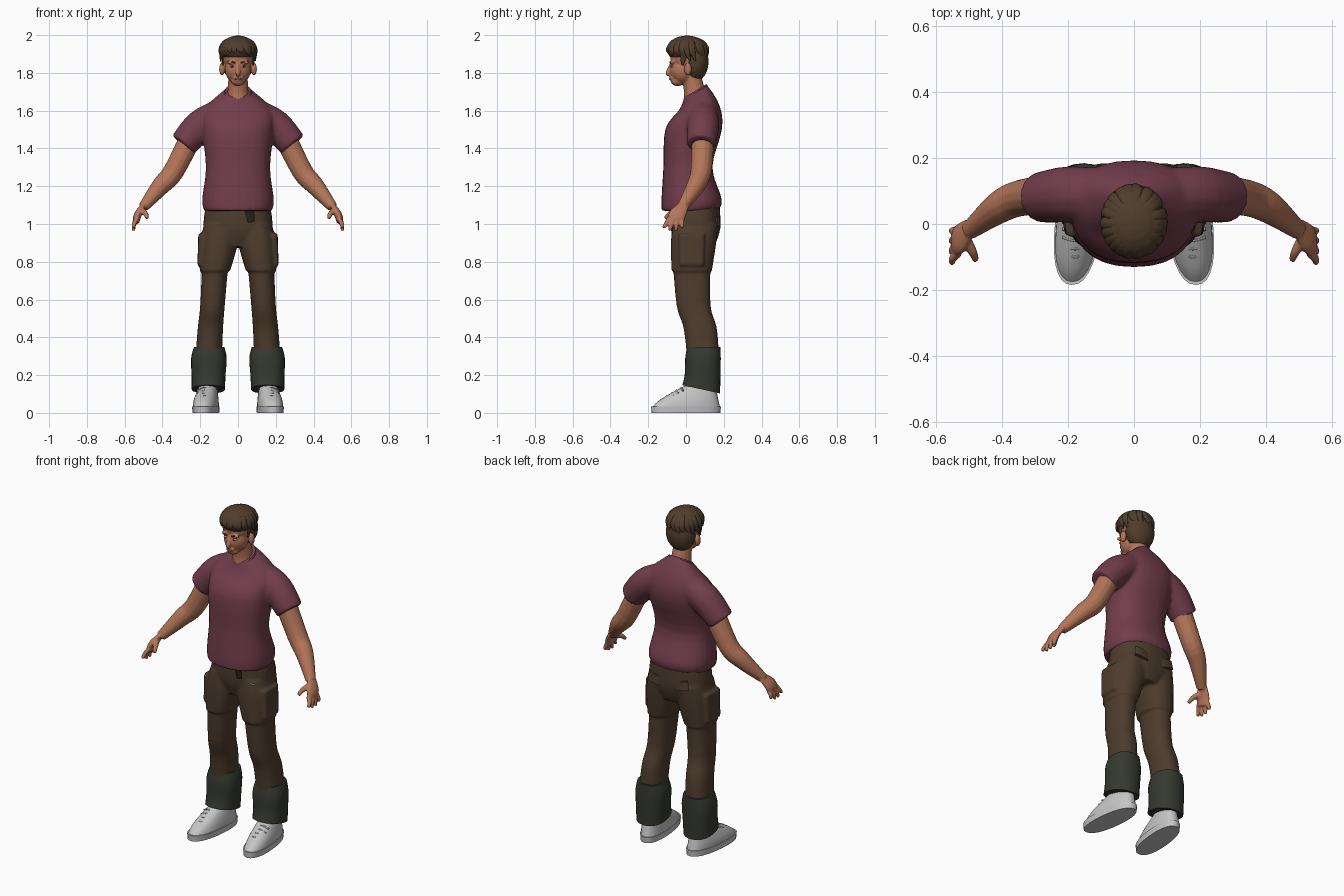
import bpy, bmesh, math, random
from mathutils import Vector

random.seed(4)
BOTH = (1, -1)
cube = bpy.data.objects.get("Cube")
if cube:
    bpy.data.objects.remove(cube)


def material(name, red, green, blue):
    mat = bpy.data.materials.new(name)
    mat.use_nodes = True
    mat.diffuse_color = (red, green, blue, 1)
    shader = mat.node_tree.nodes["Principled BSDF"]
    shader.inputs["Base Color"].default_value = mat.diffuse_color
    shader.inputs["Roughness"].default_value = .8
    return mat


SHIRT = material("maroon cloth", .17, .047, .073)
TROUSERS = material("brown cloth", .075, .045, .026)
CUFF = material("dark green cloth", .036, .04, .03)
SKIN = material("skin", .46, .18, .1)
LIP = material("lips", .3, .1, .07)
HAIR = material("brown hair", .08, .047, .025)
SHOE = material("pale grey leather", .56, .56, .56)
LACE = material("grey lace", .33, .33, .33)
DARK = material("dark brown", .02, .015, .01)
WHITE = material("eye white", .6, .55, .5)


def smooth_keys(keys, steps=4):
    """Pass a smooth curve through key values of any dimension."""
    keys = [Vector(key) for key in keys]
    last = len(keys) - 1
    result = []
    for i in range(last):
        here, there = keys[i], keys[i + 1]
        leave = (there - keys[max(i - 1, 0)]) / 2
        arrive = (keys[min(i + 2, last)] - here) / 2
        for step in range(steps):
            t = step / steps
            u = 1 - t
            result.append(here + (there - here) * (t * t * (3 - 2 * t)) + leave * (t * u * u) - arrive * (t * t * u))
    return result + [keys[last]]


def skin_rings(bm, rings):
    """Join rings of points into a closed body."""
    loops = [[bm.verts.new(point) for point in ring] for ring in rings]
    count = len(loops[0])
    for low, high in zip(loops, loops[1:]):
        for i in range(count):
            j = (i + 1) % count
            bm.faces.new((low[i], low[j], high[j], high[i]))
    bm.faces.new(loops[0])
    bm.faces.new(loops[-1])


def ring(z, wide, deep, x=0, y=0, tilt=0):
    return z, wide, deep, x, y, tilt


def loft(bm, *keys, side=1, power=2.3, lean=0, count=28):
    """Stack level cross-sections; tilt raises the back, lean turns the part."""
    rings = []
    for z, wide, deep, x, y, tilt in smooth_keys(keys):
        points = []
        for i in range(count):
            c, s = math.cos(math.tau * i / count), math.sin(math.tau * i / count)
            dx = math.copysign(abs(c) ** (2 / power), c) * wide
            dy = math.copysign(abs(s) ** (2 / power), s) * deep
            points.append((side * (x + dx + lean * (y + dy)), y + dy, z + tilt * dy))
        rings.append(points)
    skin_rings(bm, rings)


def tube(bm, *keys, side=1, across=(0, 1, 0), flat=1, count=14):
    """Sweep an ellipse along x, y, z, radius keys."""
    keys = smooth_keys(keys)
    path = [key.xyz for key in keys]
    rings = []
    for i, centre in enumerate(path):
        ahead = (path[min(i + 1, len(path) - 1)] - path[max(i - 1, 0)]).normalized()
        u = Vector(across)
        u = (u - ahead * u.dot(ahead)).normalized()
        v = ahead.cross(u) * flat
        angles = [math.tau * k / count for k in range(count)]
        points = [centre + (u * math.cos(a) + v * math.sin(a)) * keys[i][3] for a in angles]
        rings.append([(side * p.x, p.y, p.z) for p in points])
    skin_rings(bm, rings)


def ball(bm, centre, size):
    verts = bmesh.ops.create_uvsphere(bm, u_segments=20, v_segments=12, radius=1)["verts"]
    bmesh.ops.scale(bm, vec=size, verts=verts)
    bmesh.ops.translate(bm, vec=centre, verts=verts)


def finish(name, bm, mat, voxel=0, relax=4):
    """Make the object; a voxel size blends its overlapping pieces."""
    bmesh.ops.recalc_face_normals(bm, faces=bm.faces)
    mesh = bpy.data.meshes.new(name)
    bm.to_mesh(mesh)
    bm.free()
    mesh.materials.append(mat)
    ob = bpy.data.objects.new(name, mesh)
    bpy.context.collection.objects.link(ob)
    bpy.ops.object.select_all(action="DESELECT")
    ob.select_set(True)
    bpy.context.view_layer.objects.active = ob
    if voxel:
        mesh.shade_smooth()
        blend = ob.modifiers.new("blend", "REMESH")
        blend.mode, blend.voxel_size, blend.use_smooth_shade = "VOXEL", voxel, True
        ob.modifiers.new("relax", "SMOOTH").iterations = relax
    else:
        bpy.ops.object.shade_smooth_by_angle(angle=math.radians(50))


# T-shirt: body and sleeves blended together, with a collar
bm = bmesh.new()
loft(bm, ring(z=1.07, wide=.18, deep=.15, y=.02), ring(z=1.13, wide=.19, deep=.16, y=.03),
     ring(z=1.3, wide=.17, deep=.13, y=.01), ring(z=1.5, wide=.19, deep=.15, y=.04),
     ring(z=1.61, wide=.18, deep=.11, y=.07, tilt=.1), ring(z=1.7, wide=.07, deep=.06, y=.05, tilt=.6))
for side in BOTH:
    tube(bm, (.1, .09, 1.58, .08), (.2, .09, 1.52, .086), (.29, .08, 1.42, .077), side=side)
finish("shirt", bm, SHIRT, voxel=.009, relax=8)
bm = bmesh.new()
loft(bm, ring(z=1.68, wide=.08, deep=.07, y=.05, tilt=.6), ring(z=1.705, wide=.07, deep=.06, y=.05, tilt=.6), power=2)
finish("collar", bm, SHIRT)

# Trousers: hips, wide thighs stepping in to the shins, and cargo pockets
bm = bmesh.new()
loft(bm, ring(z=1.1, wide=.17, deep=.13, y=.05), ring(z=.97, wide=.18, deep=.13, y=.05),
     ring(z=.88, wide=.1, deep=.1, y=.05))
for side in BOTH:
    loft(bm, ring(z=1, wide=.09, deep=.12, x=.09, y=.05), ring(z=.9, wide=.1, deep=.12, x=.1, y=.04),
         ring(z=.75, wide=.08, deep=.107, x=.122, y=.03), side=side)
    loft(bm, ring(z=.8, wide=.07, deep=.1, x=.12, y=.03), ring(z=.57, wide=.065, deep=.09, x=.135, y=.04),
         ring(z=.45, wide=.067, deep=.088, x=.146, y=.075), ring(z=.3, wide=.07, deep=.085, x=.155, y=.09), side=side)
    loft(bm, ring(z=.78, wide=.02, deep=.065, x=.195, y=.03), ring(z=.95, wide=.025, deep=.07, x=.185, y=.03),
         side=side, power=4)
finish("trousers", bm, TROUSERS, voxel=.008)

# Back pocket flaps, belt end and a pale pocket trim
bm = bmesh.new()
for side in BOTH:
    tube(bm, (.08, .165, 1.03, .05), (.09, .17, .98, .047), side=side, across=(1, 0, 0), flat=.3)
finish("back_pocket_flaps", bm, TROUSERS)
bm = bmesh.new()
tube(bm, (.06, -.085, 1.08, .025), (.07, -.085, 1.01, .018), across=(1, 0, 0), flat=.2)
finish("belt_end", bm, DARK)
bm = bmesh.new()
tube(bm, (.13, -.07, .99, .004), (.15, -.06, .985, .004))
finish("pocket_trim", bm, SHOE)

# Trouser cuffs, hanging lower at the heel
bm = bmesh.new()
for side in BOTH:
    loft(bm, ring(z=.35, wide=.08, deep=.088, x=.153, y=.095), ring(z=.29, wide=.094, deep=.094, x=.154, y=.09),
         ring(z=.2, wide=.09, deep=.095, x=.156, y=.088), ring(z=.125, wide=.088, deep=.1, x=.157, y=.08, tilt=-.22),
         side=side)
finish("cuffs", bm, CUFF)

# Shoes: soles, uppers and laces
soles, uppers, laces = bmesh.new(), bmesh.new(), bmesh.new()
for side in BOTH:
    loft(soles, ring(z=0, wide=.067, deep=.182, x=.17), ring(z=.035, wide=.07, deep=.185, x=.17), side=side, lean=-.1)
    loft(uppers, ring(z=.03, wide=.066, deep=.18, x=.17), ring(z=.075, wide=.062, deep=.15, x=.17, y=.02),
         ring(z=.15, wide=.043, deep=.075, x=.165, y=.08), side=side, lean=-.1)
    for row in range(4):
        y, z = .025 * row - .1, .014 * row + .085
        tube(laces, (.14, y + .01, z - .01, .005), (.178, y, z + .005, .005), (.216, y + .01, z - .01, .005), side=side)
finish("shoe_soles", soles, SHOE)
finish("shoe_uppers", uppers, SHOE)
finish("shoe_laces", laces, LACE)

# Arms, palms, fingers and thumbs blended together
bm = bmesh.new()
for side in BOTH:
    tube(bm, (.24, .09, 1.48, .06), (.34, .08, 1.28, .056), (.41, .05, 1.2, .049), (.5, -.02, 1.09, .028), side=side)
    tube(bm, (.5, -.01, 1.1, .03), (.53, -.045, 1.05, .046), (.54, -.06, 1.01, .04), side=side, flat=.45)
    for finger in range(4):
        y = .023 * finger - .09
        reach = .01 * finger - .03
        shorter = .014 * (finger in (0, 3))
        tube(bm, (.533, y, 1.03, .012), (.55, y + reach / 2, 1, .012), (.553, y + reach, .965 + shorter, .009), side=side)
    tube(bm, (.51, -.05, 1.07, .018), (.49, -.085, 1.055, .014), (.48, -.11, 1.03, .01), side=side)
finish("arms", bm, SKIN, voxel=.005)

# Head: skull, jaw, chin, neck, nose, brows and ears blended together
bm = bmesh.new()
ball(bm, centre=(0, .01, 1.89), size=(.08, .095, .095))
ball(bm, centre=(0, -.015, 1.815), size=(.068, .071, .075))
ball(bm, centre=(0, -.045, 1.755), size=(.035, .035, .025))
ball(bm, centre=(0, -.075, 1.77), size=(.025, .012, .014))
tube(bm, (0, .045, 1.62, .065), (0, .045, 1.7, .056), (0, .02, 1.82, .05))
tube(bm, (0, -.075, 1.85, .009), (0, -.095, 1.8, .013), (0, -.085, 1.79, .01))
for side in BOTH:
    ball(bm, centre=(side * .03, -.073, 1.855), size=(.03, .012, .01))
    ball(bm, centre=(side * .085, .01, 1.82), size=(.015, .02, .035))
finish("head", bm, SKIN, voxel=.005)

# Eyes, eyebrows and mouth
whites, irises, brows, lips = (bmesh.new() for _ in range(4))
for side in BOTH:
    ball(whites, centre=(side * .03, -.073, 1.834), size=(.013, .01, .006))
    ball(irises, centre=(side * .03, -.08, 1.834), size=(.005, .004, .005))
    tube(brows, (.014, -.084, 1.853, .003), (.03, -.083, 1.858, .004), (.05, -.073, 1.851, .002), side=side)
ball(lips, centre=(0, -.083, 1.768), size=(.02, .006, .006))
finish("eyes", whites, WHITE)
finish("irises", irises, DARK)
finish("eyebrows", brows, HAIR)
finish("mouth", lips, LIP)

# Hair: crown and nape masses, then tapered locks swept round from the crown
bm = bmesh.new()
ball(bm, centre=(0, .005, 1.925), size=(.096, .108, .073))
ball(bm, centre=(0, .05, 1.86), size=(.088, .07, .105))
finish("hair_cap", bm, HAIR, voxel=.006)


def lock_key(angle, reach, z, radius):
    return .093 * reach * math.cos(angle), .105 * reach * math.sin(angle) + .008, z, radius


bm = bmesh.new()
for i in range(22):
    angle = math.tau * i / 22 + random.uniform(-.1, .1)
    low = 1.87 - .035 * min(0, math.sin(angle)) + random.uniform(-.01, .01)
    tube(bm, lock_key(angle, .3, 1.985, .011), lock_key(angle, .75, 1.965, .018), lock_key(angle, 1, 1.925, .018),
         lock_key(angle + random.uniform(.1, .3), 1, low, .004),
         across=(-math.sin(angle), math.cos(angle), 0), flat=.55)
for side in BOTH:
    tube(bm, (.088, -.01, 1.91, .022), (.08, -.02, 1.84, .006), side=side, flat=.4)
finish("hair_locks", bm, HAIR)
